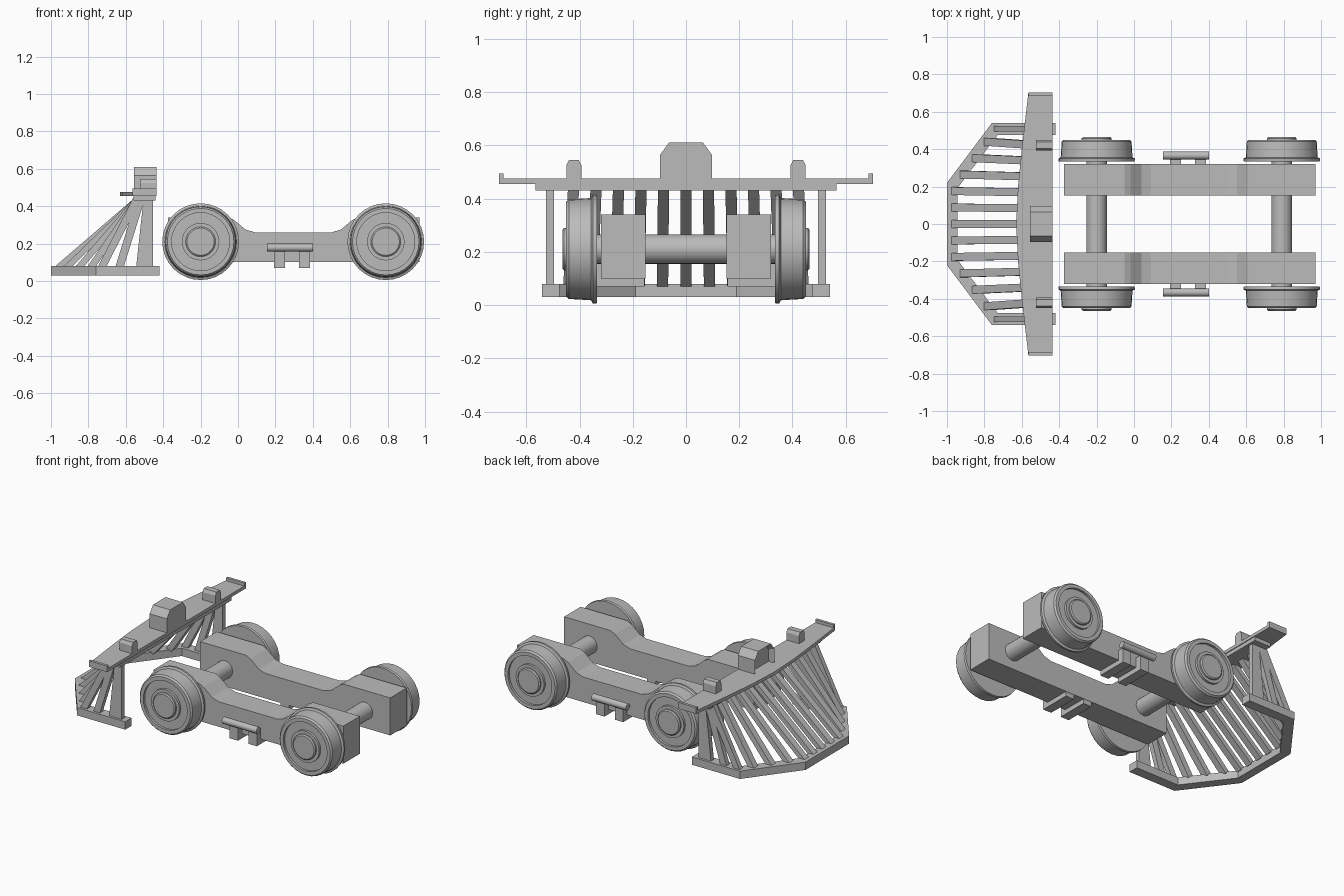
import bpy, bmesh, math
from mathutils import Vector, Matrix

if "Cube" in bpy.data.objects:
    bpy.data.objects.remove(bpy.data.objects["Cube"])

grey = bpy.data.materials.new("plain grey")
grey.use_nodes = True
colour = (0.5, 0.5, 0.5, 1)
grey.diffuse_color = colour
grey.node_tree.nodes["Principled BSDF"].inputs["Base Color"].default_value = colour


def finish(name, bm, smooth=False):
    bmesh.ops.recalc_face_normals(bm, faces=bm.faces)
    mesh = bpy.data.meshes.new(name)
    bm.to_mesh(mesh)
    bm.free()
    mesh.materials.append(grey)
    ob = bpy.data.objects.new(name, mesh)
    bpy.context.collection.objects.link(ob)
    if smooth:
        bpy.ops.object.select_all(action='DESELECT')
        ob.select_set(True)
        bpy.context.view_layer.objects.active = ob
        bpy.ops.object.shade_smooth_by_angle(angle=math.radians(30))
    return ob


def prism(name, points, shift):
    """Extrude a closed outline along a vector."""
    bm = bmesh.new()
    face = bm.faces.new([bm.verts.new(p) for p in points])
    out = bmesh.ops.extrude_face_region(bm, geom=[face])
    verts = [v for v in out["geom"] if isinstance(v, bmesh.types.BMVert)]
    bmesh.ops.translate(bm, verts=verts, vec=shift)
    return finish(name, bm)


def box(name, x0, x1, y0, y1, z0, z1):
    return prism(name, [(x0, y0, z0), (x1, y0, z0), (x1, y1, z0), (x0, y1, z0)],
                 (0, 0, z1 - z0))


def bar(name, low, high, across, along):
    """Slanted bar with level ends, from its low centre to its high centre."""
    low, high = Vector(low), Vector(high)
    a, b = Vector(across) / 2, Vector(along) / 2
    return prism(name, [low - a - b, low + a - b, low + a + b, low - a + b], high - low)


def cylinder(name, centre, radius, length, axis):
    bm = bmesh.new()
    bmesh.ops.create_cone(bm, cap_ends=True, segments=24, radius1=radius,
                          radius2=radius, depth=length)
    turn = Matrix.Rotation(math.pi / 2, 4, 'Y' if axis == 'X' else 'X')
    bmesh.ops.transform(bm, matrix=Matrix.Translation(centre) @ turn, verts=bm.verts)
    return finish(name, bm, True)


def wheel(name, x, side):
    """Lathe a flanged wheel with a recessed web and a raised hub."""
    profile = [(0, .335), (.203, .335), (.205, .35), (.192, .356), (.187, .44),
               (.178, .45), (.155, .45), (.155, .435), (.1, .435), (.1, .45),
               (.08, .45), (.08, .458), (.073, .464), (0, .464)]
    bm = bmesh.new()
    verts = [bm.verts.new((r, y * side, 0)) for r, y in profile]
    edges = [bm.edges.new(pair) for pair in zip(verts, verts[1:])]
    bmesh.ops.spin(bm, geom=verts + edges, cent=(0, 0, 0), axis=(0, 1, 0),
                   angle=math.tau, steps=32)
    bmesh.ops.remove_doubles(bm, verts=bm.verts, dist=0.0005)
    bmesh.ops.translate(bm, verts=bm.verts, vec=(x, 0, .21))
    return finish(name, bm, True)


# Wheels and axles
for end, x in (("leading", -.2), ("trailing", .79)):
    cylinder(end + "_axle", (x, 0, .21), .055, .8, 'Y')
    for side, hand in ((1, "left"), (-1, "right")):
        wheel(f"{end}_wheel_{hand}", x, side)

# Side frames with a dropped middle, and the rods slung outside them
outline = [(-.375, .1), (.97, .1), (.97, .34), (.64, .34), (.61, .325), (.55, .275),
           (.5, .26), (.09, .26), (.04, .275), (-.02, .325), (-.05, .34), (-.375, .34)]
for side, hand in ((1, "left"), (-1, "right")):
    prism("side_frame_" + hand, [(x, side * .153, z) for x, z in outline],
          (0, side * .167, 0))
    cylinder("brake_rod_" + hand, (.278, side * .366, .178), .021, .245, 'X')
    for n, x in enumerate((.222, .355)):
        box(f"rod_bracket_{hand}_{n}", x - .03, x + .03, side * .155, side * .345, .07, .125)
        box(f"rod_hanger_{hand}_{n}", x - .03, x + .03, side * .315, side * .36, .07, .165)

# Buffer beam with a bowed leading edge, and its under-plate
bow = [(-.435, -.7), (-.435, .7), (-.565, .7), (-.6, .4), (-.62, .2), (-.63, 0),
       (-.62, -.2), (-.6, -.4), (-.565, -.7)]
prism("buffer_beam", [(x, y, .455) for x, y in bow], (0, 0, .021))
box("beam_under_plate", -.56, -.44, -.565, .565, .43, .456)
for side in (1, -1):
    box("beam_end_lip", -.563, -.435, side * .685, side * .702, .455, .495)


def lamp(name, x0, x1, y, half, top, cut, drop, rim):
    """Chamfered housing with a recessed opening facing -x."""
    pts = [(-half, .47), (half, .47), (half, top - drop), (half - cut, top),
           (cut - half, top), (-half, top - drop)]
    ob = prism(name, [(x0, y + a, z) for a, z in pts], (x1 - x0, 0, 0))
    if rim:
        bm = bmesh.new()
        bm.from_mesh(ob.data)
        front = min(bm.faces, key=lambda f: f.calc_center_median().x)
        bmesh.ops.inset_region(bm, faces=[front], thickness=rim)
        bmesh.ops.translate(bm, verts=front.verts, vec=(.03, 0, 0))
        bm.to_mesh(ob.data)
        bm.free()


lamp("headlamp", -.557, -.435, 0, .097, .61, .033, .045, .018)
for side in (1, -1):
    lamp("marker_lamp", -.525, -.435, side * .421, .028, .545, .01, .02, 0)

# Pilot base: a flat strip following half a hexagon
outer = [(-.42, .54), (-.76, .54), (-1, .22), (-1, -.22), (-.76, -.54), (-.42, -.54)]
inner = [(-.42, .475), (-.73, .475), (-.945, .19)]
inner += [(x, -y) for x, y in reversed(inner)]
prism("pilot_base", [(x, y, .03) for x, y in outer + inner[::-1]], (0, 0, .05))

# Pilot bars fanning down from the beam to the base
for n in range(-5, 6):
    y = n * .088
    foot = -.965 if abs(n) < 3 else -.965 + (abs(y) - .2) * .74
    bar("pilot_bar", (foot, y, .07), (-.535, y * .96, .44), (0, .042, 0), (.045, 0, 0))
for side, hand in ((1, "left"), (-1, "right")):
    y = side * .51
    for foot, head in ((-.73, -.54), (-.635, -.52)):
        bar("side_bar_" + hand, (foot, y, .07), (head, y, .44), (0, .03, 0), (.045, 0, 0))
    prism("pilot_post_" + hand, [(x, side * .495, z) for x, z in
          ((-.545, .07), (-.455, .07), (-.455, .44), (-.505, .44))], (0, side * .03, 0))
